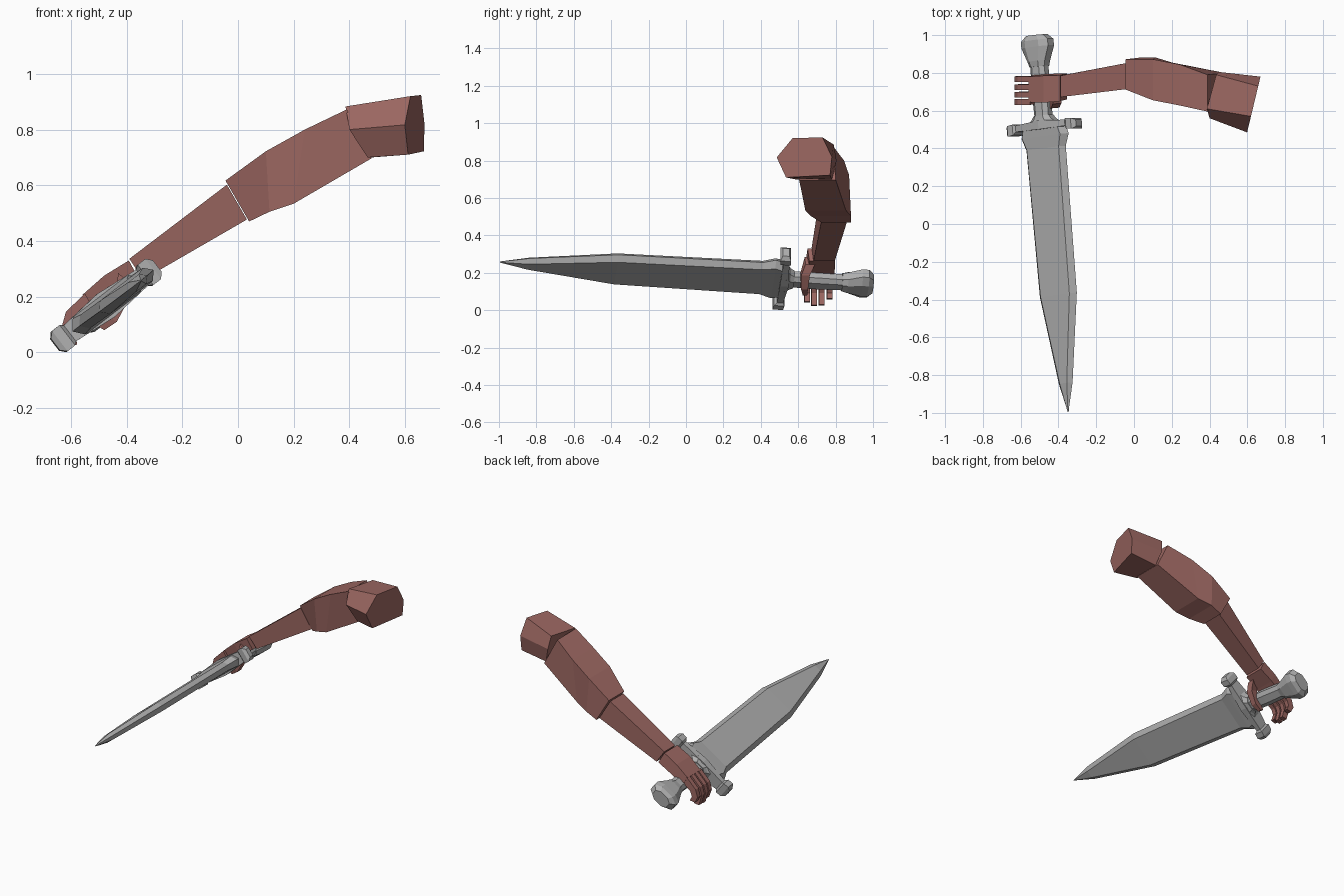
import bpy, bmesh, math
from mathutils import Vector as V


def material(name, rgb):
    m = bpy.data.materials.new(name)
    m.diffuse_color = (*rgb, 1)
    return m


SKIN = material("reddish brown skin", (0.33, 0.135, 0.12))
STEEL = material("grey steel", (0.43, 0.43, 0.43))


def loft(name, rings, mat):
    """Skin a list of equal-sized point rings and cap both ends."""
    bm = bmesh.new()
    vs = [[bm.verts.new(p) for p in r] for r in rings]
    k = len(vs[0])
    for a, b in zip(vs, vs[1:]):
        for i in range(k):
            j = (i + 1) % k
            bm.faces.new((a[i], a[j], b[j], b[i]))
    bm.faces.new(vs[0])
    bm.faces.new(vs[-1])
    bmesh.ops.recalc_face_normals(bm, faces=bm.faces)
    me = bpy.data.meshes.new(name)
    bm.to_mesh(me)
    bm.free()
    me.materials.append(mat)
    ob = bpy.data.objects.new(name, me)
    bpy.context.collection.objects.link(ob)
    return ob


# Sword frame: A runs to the tip, W across the blade, N out of its flat
O = V((-0.475, 0.52, 0.168))
A = V((0.083, -0.996, 0.059)).normalized()
W = V((0.79, 0.103, 0.61))
W = (W - A * W.dot(A)).normalized()
N = A.cross(W)


def sp(t, w, n):
    return O + A * t + W * w + N * n


def octagon(t, w, n, c=0.5):
    s = [(1, c), (c, 1), (-c, 1), (-1, c), (-1, -c), (-c, -1), (c, -1), (1, -c)]
    return [sp(t, w * a, n * b) for a, b in s]


# Blade: hexagonal section with narrow bevelled edges
def blade_ring(t, w, n, bevel):
    f = w - bevel
    return [sp(t, *p) for p in ((w, 0), (f, n), (-f, n), (-w, 0), (-f, -n), (f, -n))]


loft("blade", [blade_ring(*r) for r in (
    (0.0, 0.14, 0.04, 0.03), (0.055, 0.158, 0.036, 0.03), (0.12, 0.132, 0.03, 0.025),
    (0.9, 0.124, 0.03, 0.027), (1.37, 0.046, 0.022, 0.022), (1.523, 0.002, 0.003, 0.001))], STEEL)

# Guard: bar with knobbed ends
half = [(0.165, 0.036, 0.016, 0.0), (0.178, 0.046, 0.028, 0.004),
        (0.213, 0.046, 0.028, 0.008), (0.232, 0.026, 0.018, 0.008)]
stations = [(-w, n, t, o) for w, n, t, o in reversed(half)] + [(0, 0.052, 0.024, -0.005)] + half
loft("guard", [[sp(o + t * b, w, n * a) for a, b in ((1, 1), (-1, 1), (-1, -1), (1, -1))]
               for w, n, t, o in stations], STEEL)

# Collar, grip and pommel
loft("guard_collar", [octagon(-0.01, 0.1, 0.048), octagon(-0.035, 0.065, 0.044),
                      octagon(-0.055, 0.05, 0.042)], STEEL)
loft("grip", [octagon(-0.03, 0.046, 0.036), octagon(-0.18, 0.05, 0.038),
              octagon(-0.335, 0.046, 0.036)], STEEL)
loft("pommel", [octagon(*r) for r in (
    (-0.315, 0.05, 0.042), (-0.345, 0.058, 0.048), (-0.42, 0.09, 0.052),
    (-0.455, 0.088, 0.052), (-0.482, 0.058, 0.04))], STEEL)


# Arm: box sections given by top and bottom points (x, z) and y range
def box_ring(top, bottom, y0, y1, lean=0.01):
    (tx, tz), (bx, bz) = top, bottom
    return [V((tx, y0, tz)), V((tx, y1 - lean, tz)), V((bx, y1, bz)), V((bx, y0 + lean, bz))]


loft("upper_arm", [box_ring(*r) for r in (
    ((-0.045, 0.617), (0.04, 0.47), 0.712, 0.882),
    ((0.1, 0.722), (0.113, 0.505), 0.655, 0.882),
    ((0.24, 0.8), (0.2, 0.534), 0.628, 0.855),
    ((0.39, 0.872), (0.48, 0.697), 0.595, 0.8))], SKIN)
loft("forearm", [box_ring(*r) for r in (
    ((-0.04, 0.602), (0.032, 0.477), 0.714, 0.862),
    ((-0.39, 0.336), (-0.34, 0.262), 0.672, 0.795))], SKIN)

# Shoulder: hexagonal stump
inner = [(0.40, 0.56, 0.80), (0.386, 0.61, 0.883), (0.435, 0.79, 0.885),
         (0.45, 0.805, 0.80), (0.48, 0.78, 0.70), (0.465, 0.585, 0.70)]
outer = [(0.485, 0.817), (0.57, 0.92), (0.73, 0.924), (0.78, 0.82), (0.77, 0.722), (0.535, 0.71)]
loft("shoulder", [[V(p) for p in inner],
                  [V((0.6 + (y - 0.49) * 0.24, y, z)) for y, z in outer]], SKIN)

# Palm resting over the grip
loft("palm", [box_ring(*r) for r in (
    ((-0.392, 0.33), (-0.355, 0.262), 0.65, 0.797),
    ((-0.48, 0.276), (-0.445, 0.21), 0.642, 0.795),
    ((-0.558, 0.207), (-0.525, 0.155), 0.645, 0.79))], SKIN)

# Four curled fingers
for i, (y, low) in enumerate(((0.647, 0.04), (0.685, 0.022), (0.725, 0.024), (0.768, 0.058))):
    h = 0.016
    loft(f"finger_{i + 1}", [box_ring(*r, y - h, y + h, 0.002) for r in (
        ((-0.55, 0.212), (-0.525, 0.168)), ((-0.618, 0.145), (-0.58, 0.125)),
        ((-0.632, 0.095), (-0.592, 0.092)), ((-0.612, low), (-0.577, low + 0.006)))], SKIN)

# Thumb wrapping the guard side of the grip
loft("thumb", [box_ring(*r, 0.004) for r in (
    ((-0.43, 0.285), (-0.385, 0.245), 0.635, 0.69),
    ((-0.44, 0.2), (-0.395, 0.185), 0.612, 0.662),
    ((-0.47, 0.13), (-0.435, 0.11), 0.612, 0.652),
    ((-0.505, 0.095), (-0.48, 0.08), 0.62, 0.648))], SKIN)
